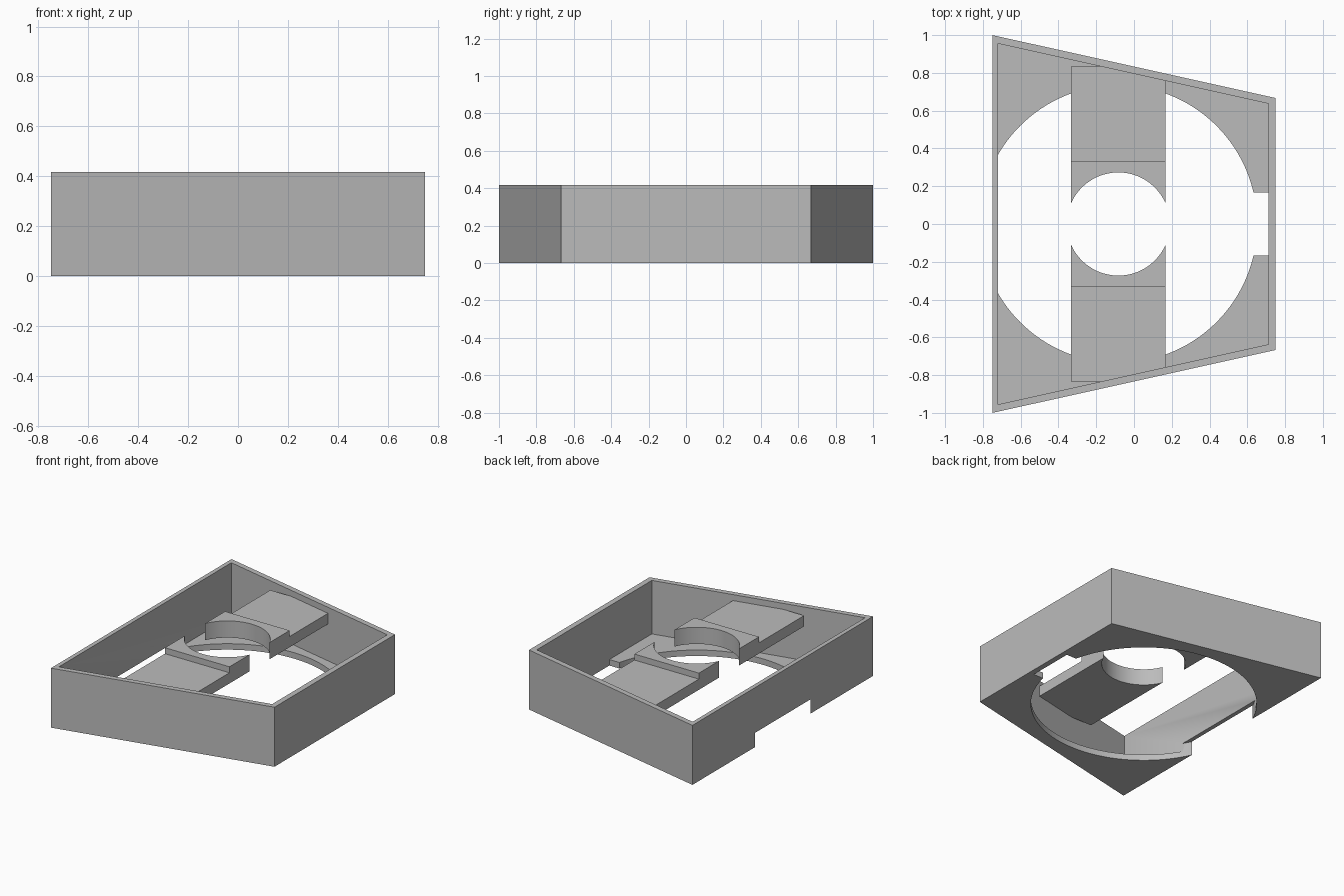
import bpy, bmesh, math
from mathutils import Vector

cube = bpy.data.objects.get("Cube")
if cube:
    bpy.data.objects.remove(cube, do_unlink=True)

HEIGHT = 0.417
FLOOR = 0.042
RECESS = 0.1            # depth of the round cut from below
CENTRE_X = -0.083       # axis of the round openings
BEAM_X = (-0.333, 0.167)

grey = bpy.data.materials.new("plain_grey")
grey.use_nodes = True
grey.diffuse_color = (0.5, 0.5, 0.5, 1)
grey.node_tree.nodes["Principled BSDF"].inputs["Base Color"].default_value = (0.5, 0.5, 0.5, 1)


def extrude(name, points, offset):
    """Solid made by sweeping a flat outline along an offset."""
    bm = bmesh.new()
    face = bm.faces.new([bm.verts.new(p) for p in points])
    swept = bmesh.ops.extrude_face_region(bm, geom=[face], use_keep_orig=True)
    moved = [v for v in swept["geom"] if isinstance(v, bmesh.types.BMVert)]
    bmesh.ops.translate(bm, verts=moved, vec=Vector(offset))
    bmesh.ops.recalc_face_normals(bm, faces=bm.faces)
    mesh = bpy.data.meshes.new(name)
    bm.to_mesh(mesh)
    bm.free()
    mesh.materials.append(grey)
    obj = bpy.data.objects.new(name, mesh)
    bpy.context.collection.objects.link(obj)
    return obj


def upright(name, outline, z0, z1):
    return extrude(name, [(x, y, z0) for x, y in outline], (0, 0, z1 - z0))


def trapezoid(x0, y0, x1, y1):
    return [(x0, -y0), (x1, -y1), (x1, y1), (x0, y0)]


def circle(radius, steps=128):
    turns = [2 * math.pi * i / steps for i in range(steps)]
    return [(CENTRE_X + radius * math.cos(t), radius * math.sin(t)) for t in turns]


def boolean(obj, cutter, operation="DIFFERENCE"):
    """Apply a boolean and discard the cutter."""
    cutter.hide_render = True
    mod = obj.modifiers.new("cut", "BOOLEAN")
    mod.operation = operation
    mod.solver = "EXACT"
    mod.object = cutter
    bpy.context.view_layer.objects.active = obj
    bpy.ops.object.modifier_apply(modifier=mod.name)
    bpy.data.objects.remove(cutter, do_unlink=True)


def smooth(obj):
    bpy.ops.object.select_all(action="DESELECT")
    obj.select_set(True)
    bpy.context.view_layer.objects.active = obj
    bpy.ops.object.shade_smooth_by_angle(angle=math.radians(30))


# Tapered tray: walls and a thin floor
tray = upright("tapered_tray", trapezoid(-0.75, 1, 0.75, 0.667), 0, HEIGHT)
boolean(tray, upright("cavity", trapezoid(-0.72, 0.955, 0.711, 0.637), FLOOR, 1))

# Round opening in the floor, biting into the wide wall
boolean(tray, upright("round_cutter", circle(0.735), -0.1, RECESS))

# Square slot in the floor beside the narrow wall
boolean(tray, upright("slot_cutter", trapezoid(0.4, 0.167, 0.711, 0.167), -0.1, RECESS))
smooth(tray)

# Two stepped beams reaching in from the slanted walls, ending in round arcs
beam_profile = [(0, 0.3), (0.833, 0.3), (0.833, 0.375), (0.333, 0.375), (0.333, HEIGHT), (0, HEIGHT)]
for name, side in (("front_beam", -1), ("back_beam", 1)):
    beam = extrude(name, [(BEAM_X[0], side * y, z) for y, z in beam_profile],
                   (BEAM_X[1] - BEAM_X[0], 0, 0))
    boolean(beam, upright("wall_clip", trapezoid(-0.735, 0.975, 0.73, 0.65), -0.1, 1), "INTERSECT")
    boolean(beam, upright("arc_cutter", circle(0.273), -0.1, 1))
    smooth(beam)
